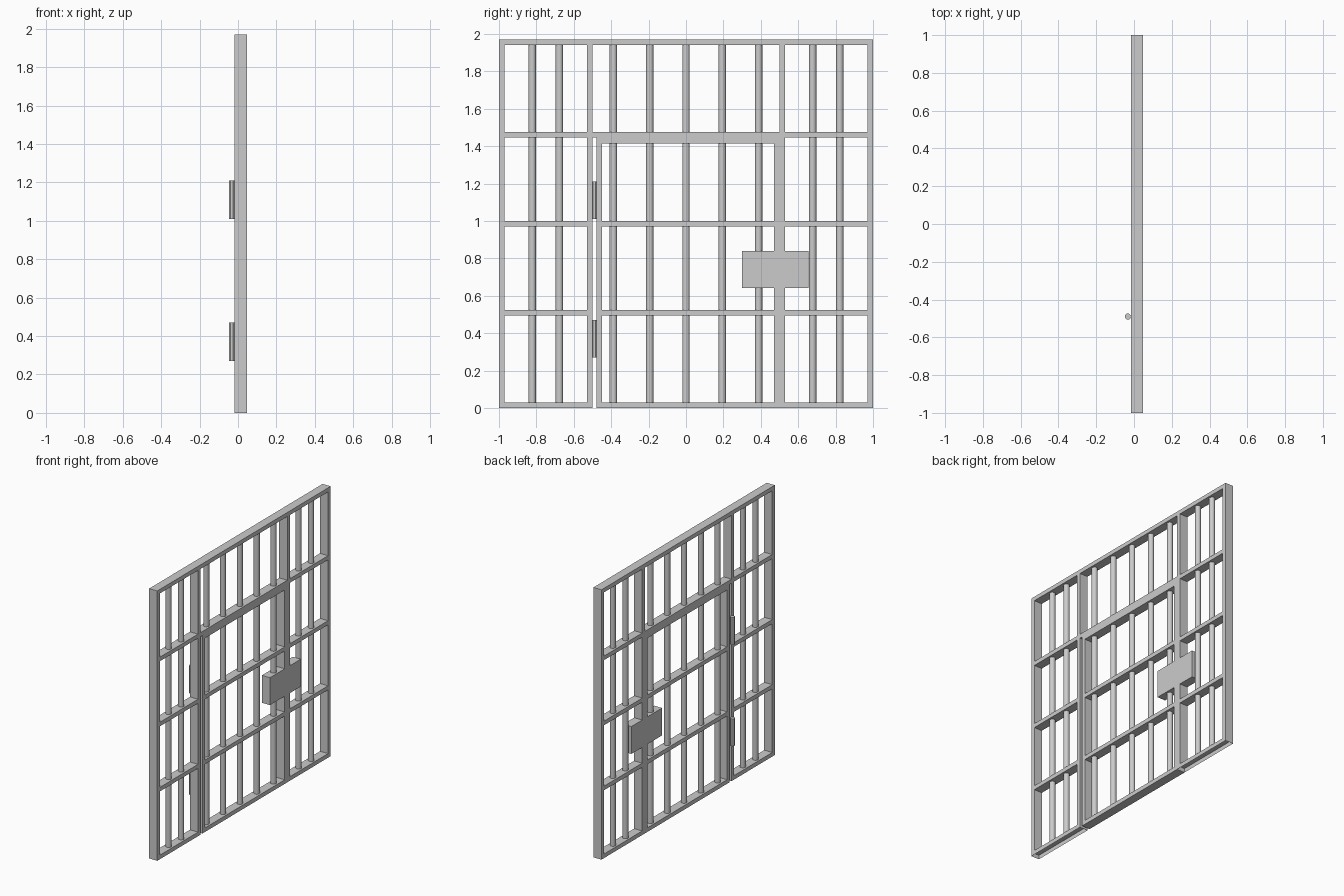
import bpy, bmesh, math
from mathutils import Matrix, Vector

if "Cube" in bpy.data.objects:
    bpy.data.objects.remove(bpy.data.objects["Cube"], do_unlink=True)

steel = bpy.data.materials.new("grey steel")
steel.use_nodes = True
GREY = (0.6, 0.6, 0.6, 1)
steel.diffuse_color = GREY
steel.node_tree.nodes["Principled BSDF"].inputs["Base Color"].default_value = GREY

BACK, FRONT = -0.017, 0.048      # depth of the whole grille along x
MID = (BACK + FRONT) / 2
TOP, T = 1.97, 0.03              # overall height, section width
RAILS = (0.495, 0.97, 1.445)     # undersides of the cross rails


def finish(name, bm):
    mesh = bpy.data.meshes.new(name)
    bm.to_mesh(mesh)
    bm.free()
    mesh.materials.append(steel)
    obj = bpy.data.objects.new(name, mesh)
    bpy.context.collection.objects.link(obj)
    return obj


def add_box(bm, y0, y1, z0, z1, open_bottom=False):
    size = Vector((FRONT - BACK, y1 - y0, z1 - z0))
    mat = Matrix.Translation((MID, (y0 + y1) / 2, (z0 + z1) / 2)) @ Matrix.Diagonal(size.to_4d())
    verts = bmesh.ops.create_cube(bm, size=1, matrix=mat)["verts"]
    if open_bottom:
        faces = {f for v in verts for f in v.link_faces}
        down = [f for f in faces if f.normal.z < -0.9 or all(abs(v.co.z - z0) < 1e-5 for v in f.verts)]
        bmesh.ops.delete(bm, geom=down, context="FACES_ONLY")


def boxes(name, spans):
    bm = bmesh.new()
    for span in spans:
        add_box(bm, *span)
    return finish(name, bm)


def rods(name, spots, radius, sides, turn=0):
    bm = bmesh.new()
    for x, y, z0, z1 in spots:
        mat = Matrix.Translation((x, y, (z0 + z1) / 2)) @ Matrix.Rotation(turn, 4, "Z")
        bmesh.ops.create_cone(bm, cap_ends=True, segments=sides, radius1=radius,
                              radius2=radius, depth=z1 - z0, matrix=mat)
    return finish(name, bm)


# Fixed frame: header, outer posts, door posts
boxes("top_rail", [(-1, 1, TOP - T, TOP)])
boxes("outer_posts", [(-1, -1 + T, T, TOP - T), (1 - T, 1, T, TOP - T)])
boxes("door_posts", [(-0.53, -0.5, T, TOP - T), (0.5, 0.53, T, TOP - T)])

# Side panels: hollow bottom channels and cross rails
boxes("bottom_channels", [(-1, -0.5, 0, T, True), (0.5, 1, 0, T, True)])
for name, y0, y1 in (("hinge_side_rails", -0.97, -0.53), ("lock_side_rails", 0.53, 0.97)):
    boxes(name, [(y0, y1, z, z + T) for z in RAILS])
boxes("door_lintel", [(-0.5, 0.5, RAILS[2], RAILS[2] + T)])

# Door leaf, with a narrow gap on the hinge side
boxes("door_stiles", [(-0.478, -0.45, 0, RAILS[2]), (0.47, 0.5, 0, RAILS[2])])
boxes("door_rails", [(-0.45, 0.47, z, z + T) for z in (0, RAILS[0], RAILS[1], RAILS[2] - T)])

# Round bars
bars = rods("bars", [(MID, y, T, TOP - T) for y in
                     (-0.822, -0.677, -0.388, -0.194, 0, 0.194, 0.388, 0.677, 0.822)], 0.02, 20)
bpy.ops.object.select_all(action="DESELECT")
bars.select_set(True)
bpy.context.view_layer.objects.active = bars
bpy.ops.object.shade_smooth_by_angle(angle=math.radians(40))

# Lock cases on the door and on the frame
boxes("door_lock_case", [(0.3, 0.47, 0.64, 0.84)])
boxes("frame_lock_case", [(0.53, 0.655, 0.64, 0.84)])

# Hinge barrels on the back
rods("hinges", [(-0.0325, -0.49, z, z + 0.2) for z in (0.27, 1.01)], 0.0168, 8, math.pi / 8)
